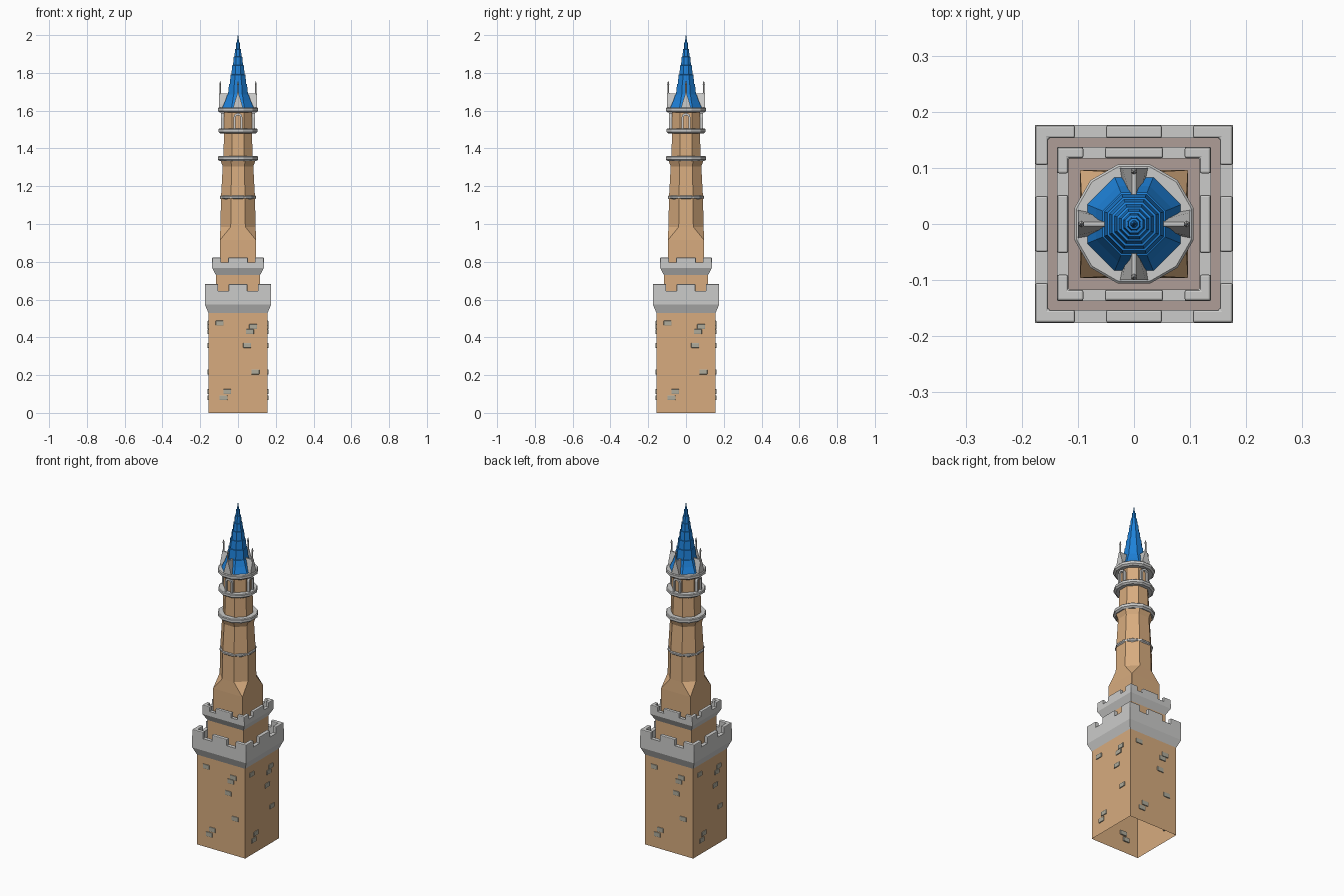
import bpy, bmesh, math
from mathutils import Matrix, Vector

if "Cube" in bpy.data.objects:
    bpy.data.objects.remove(bpy.data.objects["Cube"])


def mat(name, rgb):
    m = bpy.data.materials.new(name)
    m.diffuse_color = (*rgb, 1)
    m.use_nodes = True
    m.node_tree.nodes["Principled BSDF"].inputs["Base Color"].default_value = m.diffuse_color
    return m


SAND = mat("sandstone", (0.68, 0.41, 0.21))
GREY = mat("pale_grey_stone", (0.60, 0.60, 0.59))
BLUE = mat("blue_slate", (0.013, 0.22, 0.69))
FLOOR = mat("walkway_floor", (0.43, 0.34, 0.31))
BRICK = mat("weathered_brick", (0.43, 0.41, 0.33))


def finish(name, bm, mats, bevel=0):
    bmesh.ops.recalc_face_normals(bm, faces=bm.faces)
    me = bpy.data.meshes.new(name)
    bm.to_mesh(me)
    bm.free()
    for m in mats:
        me.materials.append(m)
    ob = bpy.data.objects.new(name, me)
    bpy.context.collection.objects.link(ob)
    if bevel:
        b = ob.modifiers.new("bevel", 'BEVEL')
        b.width = bevel
        b.segments = 2
        b.limit_method = 'ANGLE'
        b.angle_limit = math.radians(50)
    return ob


def square(h, z):
    return [(h, -h, z), (h, h, z), (-h, h, z), (-h, -h, z)]


def octagon(h, z, c=None):
    # square of half width h with corners cut by c (regular octagon by default)
    k = h - (h * 0.586 if c is None else c)
    return [(h, -k, z), (h, k, z), (k, h, z), (-k, h, z),
            (-h, k, z), (-h, -k, z), (-k, -h, z), (k, -h, z)]


def polygon(r, z, n=12):
    return [(r * math.cos((i + .5) * 2 * math.pi / n),
             r * math.sin((i + .5) * 2 * math.pi / n), z) for i in range(n)]


def loft(bm, rings, cap_start=False, cap_end=False, end_mat=0):
    vs = [[bm.verts.new(p) for p in r] for r in rings]
    n = len(vs[0])
    for a, b in zip(vs, vs[1:]):
        for i in range(n):
            bm.faces.new((a[i], a[(i + 1) % n], b[(i + 1) % n], b[i]))
    if cap_start:
        bm.faces.new(vs[0][::-1])
    if cap_end:
        bm.faces.new(vs[-1]).material_index = end_mat


def box(bm, x0, x1, y0, y1, z0, z1, rot=0):
    m = (Matrix.Rotation(rot, 4, 'Z')
         @ Matrix.Translation(((x0 + x1) / 2, (y0 + y1) / 2, (z0 + z1) / 2))
         @ Matrix.Diagonal((x1 - x0, y1 - y0, z1 - z0, 1)))
    bmesh.ops.create_cube(bm, size=1, matrix=m)


QUARTERS = [i * math.pi / 2 for i in range(4)]

# hollow square base, open underneath
bm = bmesh.new()
loft(bm, [square(0.157, 0), square(0.157, 0.55)])
finish("base_walls", bm, [SAND])

# odd bricks standing proud of each base wall
bm = bmesh.new()
for a in QUARTERS:
    for x, z in [(-.097, .475), (.08, .457), (.063, .43), (.048, .357),
                 (.092, .217), (-.057, .113), (-.077, .08)]:
        box(bm, x - .021, x + .021, -.162, -.150, z - .013, z + .013, a)
finish("base_bricks", bm, [BRICK], 0.003)


def battlement(name, foot, out, inn, z0, z1, z2, z3, floor, corner, mid):
    # flared parapet with a walkway inside
    bm = bmesh.new()
    loft(bm, [square(foot, z0), square(out, z1), square(out, z2),
              square(inn, z2), square(inn, floor)], cap_end=True, end_mat=1)
    finish(name + "_parapet", bm, [GREY, FLOOR])
    # merlons: one in the middle of each side, an L-shape on each corner
    bm = bmesh.new()
    for a in QUARTERS:
        box(bm, -mid, mid, -out, -inn, z2 - .02, z3, a)
        pts = [(corner, -out), (out, -out), (out, -corner), (inn, -corner),
               (inn, -inn), (corner, -inn)]
        r = Matrix.Rotation(a, 3, 'Z')
        loft(bm, [[r @ Vector((x, y, z)) for x, y in pts]
                  for z in (z2 - .02, z3)], True, True)
    finish(name + "_merlons", bm, [GREY], 0.004)


battlement("lower", .157, .176, .153, .53, .575, .645, .682, .60, .105, .05)
battlement("upper", .117, .137, .117, .73, .768, .795, .822, .76, .09, .052)

# square neck between the two battlements
bm = bmesh.new()
loft(bm, [square(0.117, 0.59), square(0.117, 0.745)])
finish("neck_walls", bm, [SAND])

# shaft: square foot broached into a tapering octagon
bm = bmesh.new()
loft(bm, [octagon(.096, .75, .001), octagon(.096, .915, .001), octagon(.093, .985),
          octagon(.090, 1.14), octagon(.081, 1.305), octagon(.092, 1.335),
          octagon(.092, 1.345), octagon(.077, 1.35), octagon(.074, 1.49),
          octagon(.075, 1.60)], True, True)
finish("shaft", bm, [SAND])

# twelve-sided stone bands
for name, z0, z1, r in [("waist_band", 1.13, 1.15, .100), ("balcony_band", 1.333, 1.36, .110),
                        ("sill_band", 1.48, 1.505, .107), ("eaves_band", 1.59, 1.616, .110)]:
    bm = bmesh.new()
    loft(bm, [polygon(r - .010, z0), polygon(r, z0 + .008), polygon(r, z1 - .004),
              polygon(r - .004, z1)], True, True)
    finish(name, bm, [GREY])

# arched windows on the four sides of the belfry
bm = bmesh.new()
for a in QUARTERS:
    rot = Matrix.Rotation(a, 3, 'Z')

    def arch(w, top, y):
        pts = [(-w, 1.50)] + [(-w * math.cos(t * math.pi / 6), top - w + w * math.sin(t * math.pi / 6))
                              for t in range(7)] + [(w, 1.50)]
        return [rot @ Vector((x, y, z)) for x, z in pts]

    loft(bm, [arch(.023, 1.588, -.07), arch(.023, 1.588, -.090),
              arch(.013, 1.576, -.090), arch(.013, 1.576, -.079)], False, True, 1)
finish("belfry_windows", bm, [GREY, SAND])

# stepped, flared eight-sided spire
bm = bmesh.new()
steps = [1.685, 1.74, 1.79, 1.84, 1.885, 1.925, 1.96]
rings = [octagon(.085, 1.612), octagon(.068, 1.65), octagon(.056, 1.685)]


def spire_r(z):
    return .002 + .054 * (2.0 - z) / .315


for z, nxt in zip(steps, steps[1:] + [2.0]):
    rings += [octagon(spire_r(z) - .003, z + .001),
              octagon(spire_r(nxt) + (.001 if nxt < 2 else -.001), nxt)]
loft(bm, rings, True, True)
finish("spire_roof", bm, [BLUE])

# gabled stone dormers around the spire foot
bm = bmesh.new()
for a in QUARTERS:
    rot = Matrix.Rotation(a, 3, 'Z')
    loft(bm, [[rot @ Vector(p) for p in ((-w, y, 1.61), (w, y, 1.61), (w * .8, y, 1.635),
                                         (.004, y, 1.69), (-.004, y, 1.69), (-w * .8, y, 1.635))]
              for w, y in ((.026, -.100), (.014, -.04))], True, True)
finish("dormers", bm, [GREY])

# thin pinnacles on the dormers
bm = bmesh.new()
for a in QUARTERS:
    c = Matrix.Rotation(a, 3, 'Z') @ Vector((0, -.094, 0))
    loft(bm, [[Vector(p) + c for p in polygon(r, z, 6)]
              for r, z in ((.006, 1.61), (.006, 1.69), (.004, 1.70), (.004, 1.735),
                           (.006, 1.74), (.001, 1.757))], True, True)
finish("pinnacles", bm, [GREY])
